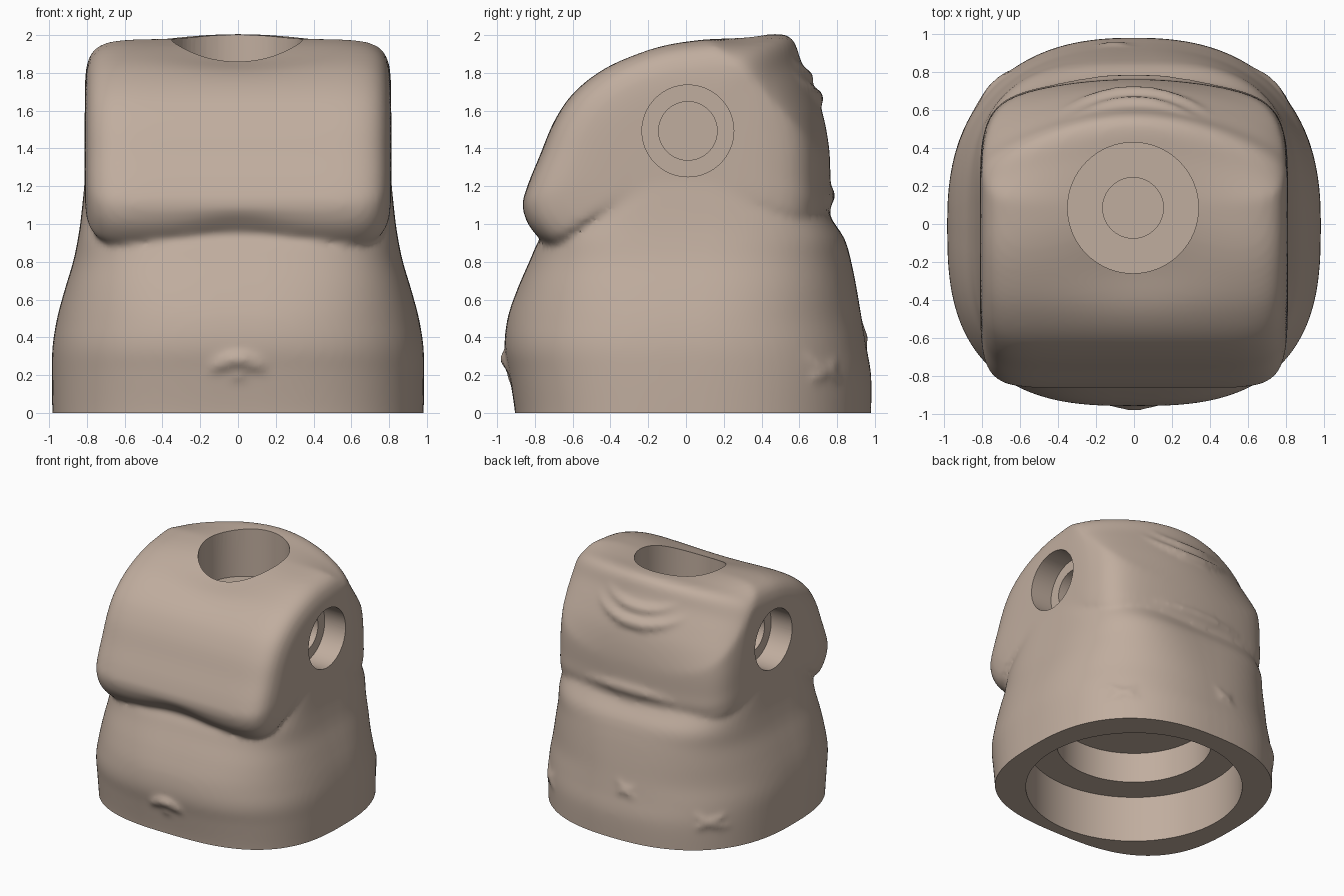
import bpy, bmesh, math
from mathutils import Vector, Matrix
from mathutils.bvhtree import BVHTree

if "Cube" in bpy.data.objects:
    bpy.data.objects.remove(bpy.data.objects["Cube"])


def catmull(pts, steps, closed=False):
    """Smooth curve through points of any dimension."""
    n, out = len(pts), []
    for i in range(n if closed else n - 1):
        idx = [(i + k) % n if closed else min(max(i + k, 0), n - 1) for k in (-1, 0, 1, 2)]
        a, b, c, d = (pts[j] for j in idx)
        for s in range(steps):
            t = s / steps
            out.append([0.5 * (2 * q + (r - p) * t + (2 * p - 5 * q + 4 * r - w) * t * t
                               + (3 * q - p - 3 * r + w) * t ** 3)
                        for p, q, r, w in zip(a, b, c, d)])
    if not closed:
        out.append(list(pts[-1]))
    return out


def loft(bm, rings):
    """Skin a list of equal-length rings and cap both ends."""
    vs = [[bm.verts.new(p) for p in r] for r in rings]
    n = len(vs[0])
    faces = [bm.faces.new((a[i], a[(i + 1) % n], b[(i + 1) % n], b[i]))
             for a, b in zip(vs, vs[1:]) for i in range(n)]
    faces += [bm.faces.new(vs[0][::-1]), bm.faces.new(vs[-1])]
    bmesh.ops.recalc_face_normals(bm, faces=faces)


def make_object(bm, name):
    me = bpy.data.meshes.new(name)
    bm.to_mesh(me)
    bm.free()
    ob = bpy.data.objects.new(name, me)
    bpy.context.collection.objects.link(ob)
    return ob


bm = bmesh.new()

# Belly: z, half width, front depth, back depth, squareness
belly = [(-0.12, .98, .90, .975, 2.8), (0, .983, .905, .98, 2.8), (.2, .985, .935, .98, 2.8),
         (.35, .982, .96, .955, 2.8), (.5, .958, .945, .93, 2.8), (.65, .918, .895, .905, 3),
         (.8, .873, .83, .875, 3.3), (.92, .848, .775, .84, 3.7), (1.02, .833, .69, .775, 4),
         (1.16, .818, .62, .69, 4), (1.32, .802, .56, .6, 4), (1.5, .77, .48, .5, 4)]
rings = []
for z, w, f, b, n in catmull(belly, 6):
    ring = []
    for i in range(96):
        a = i / 96 * math.tau
        c, s = math.cos(a), math.sin(a)
        e = 2 / n if s < 0 else 2 / (2.4 + (n - 2.8) * .9)
        ring.append((w * math.copysign(abs(c) ** e, c),
                     (f if s < 0 else b) * math.copysign(abs(s) ** e, s), z))
    rings.append(ring)
loft(bm, rings)

# Chest: side profile (y, z) swept across the width with rounded ends
profile = [(-.865, 1.09), (-.84, 1.2), (-.775, 1.36), (-.70, 1.54), (-.60, 1.69), (-.45, 1.815),
           (-.28, 1.90), (-.1, 1.955), (.12, 1.98), (.35, 1.995), (.5, 2.005), (.57, 1.97),
           (.61, 1.86), (.67, 1.73), (.725, 1.58), (.758, 1.4), (.765, 1.22), (.765, 1.09),
           (.70, 1.0), (.3, 1.0), (-.3, 1.0), (-.58, .96), (-.71, .885), (-.82, .97)]
side = catmull(profile, 5, True)
rings = []
for i in range(61):
    k = math.sin((i / 30 - 1) * math.pi / 2)
    x = .812 * k
    s = max(.3, (1 - min(abs(k), 1) ** 9) ** (1 / 7))
    ring = []
    for y, z in side:
        y, z = -.05 + (y + .05) * s, 1.4 + (z - 1.4) * s
        # bowed back, domed shoulder blades, dip at the neck, arched front flap
        y -= .2 * x * x * max(0, min(1, y / .6))
        corner = .5 * max(0, y + z - 2.1) * x * x
        y, z = y - corner, z - corner
        if z > 1.6:
            z -= .05 * math.exp(-(x / .38) ** 2 - ((y + .22) / .22) ** 2)
        if y < -.5 and z < 1.1:
            z += .045 * math.exp(-(x / .28) ** 2) * min(1, (1.1 - z) / .12)
        ring.append((x, y, z))
    rings.append(ring)
loft(bm, rings)

# Skin folds and navel: tapered ridges laid on the surface
tree = BVHTree.FromBMesh(bm)


def ridge(pts, radius, front=False, sink=.35):
    path = catmull(pts, 16)
    d = 1 if front else -1
    for i, (x, z) in enumerate(path):
        hit = tree.ray_cast(Vector((x, -3 * d, z)), Vector((0, d, 0)))[0]
        if hit:
            r = radius * (.4 + .6 * math.sin(math.pi * i / (len(path) - 1)))
            centre = hit + Vector((0, d * (radius * sink + (radius - r) * .6), 0))
            bmesh.ops.create_icosphere(bm, subdivisions=2, radius=r,
                                       matrix=Matrix.Translation(centre))


ridge([(-.15, .19), (-.11, .255), (0, .285), (.11, .255), (.15, .19)], .05, True, .3)
ridge([(-.05, .18), (0, .2), (.05, .18)], .035, True, .5)
ridge([(-.72, 1.10), (-.35, 1.14), (0, 1.15), (.35, 1.14), (.72, 1.10)], .055, sink=.55)
ridge([(-.45, 1.80), (-.25, 1.70), (0, 1.665), (.25, 1.70), (.45, 1.80)], .055)
ridge([(-.40, 1.89), (-.2, 1.80), (0, 1.775), (.2, 1.80), (.40, 1.89)], .045)
# Small crossed creases low on the back
for cx, cz in ((.72, .22), (-.72, .22), (-.1, .4)):
    ridge([(cx - .12, cz - .05), (cx, cz), (cx + .1, cz + .09)], .03)
    ridge([(cx - .1, cz + .06), (cx, cz), (cx + .09, cz - .05)], .03)

body = make_object(bm, "torso")
bpy.context.view_layer.objects.active = body
body.select_set(True)


def apply(kind, **settings):
    m = body.modifiers.new(kind, kind)
    for k, v in settings.items():
        setattr(m, k, v)
    bpy.ops.object.modifier_apply(modifier=m.name)


# Blend all parts into one soft skin
apply('REMESH', mode='VOXEL', voxel_size=.02)
apply('SMOOTH', factor=.5, iterations=9)


def cut(name, steps, matrix):
    """Remove a stepped round socket given as (radius, height) pairs."""
    b = bmesh.new()
    loft(b, [[(r * math.cos(i / 64 * math.tau), r * math.sin(i / 64 * math.tau), h)
              for i in range(64)] for r, h in steps])
    b.transform(matrix)
    bmesh.ops.recalc_face_normals(b, faces=b.faces[:])
    tool = make_object(b, name)
    tool.hide_render = True
    apply('BOOLEAN', operation='DIFFERENCE', solver='EXACT', object=tool)
    bpy.data.objects.remove(tool)


# Flat base, waist cavity, neck socket and arm sockets
cut("base_trim", [(2, -1), (2, 0)], Matrix())
cut("waist_cavity", [(.815, -.3), (.815, .38), (.585, .38), (.585, .63)], Matrix())
cut("neck_socket", [(.16, 1.37), (.16, 1.6), (.345, 1.6), (.345, 2.3)],
    Matrix.Translation((-.005, .085, 0)))
for sx in (-1, 1):
    cut("arm_socket", [(.155, .42), (.155, .62), (.243, .62), (.243, 1.1)],
        Matrix.Translation((0, .01, 1.493)) @ Matrix.Rotation(sx * math.pi / 2, 4, 'Y'))

# Warm clay-brown skin
skin = bpy.data.materials.new("brown_skin")
skin.diffuse_color = (.53, .42, .345, 1)
skin.use_nodes = True
skin.node_tree.nodes["Principled BSDF"].inputs["Base Color"].default_value = skin.diffuse_color
body.data.materials.clear()
body.data.materials.append(skin)
bpy.ops.object.shade_smooth_by_angle(angle=math.radians(40))
